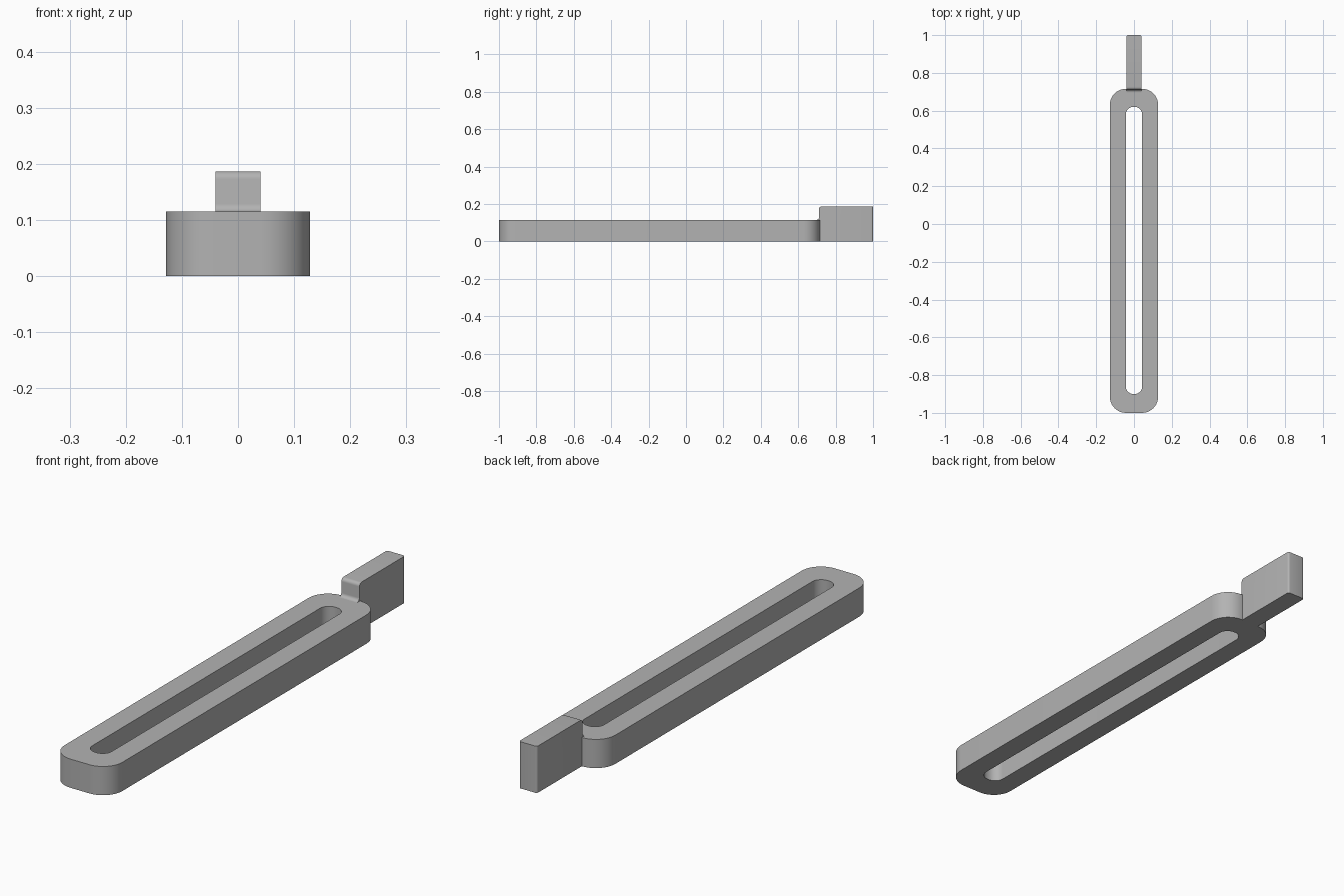
import bpy, bmesh
from math import sin, cos, pi, radians

if "Cube" in bpy.data.objects:
    bpy.data.objects.remove(bpy.data.objects["Cube"])

grey = bpy.data.materials.new("plain grey")
grey.use_nodes = True
colour = (0.45, 0.45, 0.45, 1)
grey.diffuse_color = colour
grey.node_tree.nodes["Principled BSDF"].inputs["Base Color"].default_value = colour

HEIGHT = 0.115


def arc(cx, cy, r, start, end, steps=10):
    angles = [radians(start + (end - start) * i / steps) for i in range(steps + 1)]
    return [(cx + r * cos(a), cy + r * sin(a)) for a in angles]


def rounded_rect(half_width, y0, y1, r):
    x = half_width - r
    return (arc(x, y1 - r, r, 0, 90) + arc(-x, y1 - r, r, 90, 180)
            + arc(-x, y0 + r, r, 180, 270) + arc(x, y0 + r, r, 270, 360))


def finish(name, bm):
    bmesh.ops.recalc_face_normals(bm, faces=bm.faces)
    mesh = bpy.data.meshes.new(name)
    bm.to_mesh(mesh)
    bm.free()
    mesh.materials.append(grey)
    obj = bpy.data.objects.new(name, mesh)
    bpy.context.collection.objects.link(obj)
    bpy.ops.object.select_all(action="DESELECT")
    obj.select_set(True)
    bpy.context.view_layer.objects.active = obj
    bpy.ops.object.shade_smooth_by_angle(angle=radians(30))


# Slotted bar: outer and inner outlines bridged into a closed ring
bm = bmesh.new()
outer = rounded_rect(0.128, -1, 0.716, 0.086)
inner = rounded_rect(0.043, -0.9, 0.62, 0.04)
loops = [[bm.verts.new((x, y, z)) for x, y in outline]
         for outline, z in ((outer, 0), (outer, HEIGHT), (inner, HEIGHT), (inner, 0))]
count = len(outer)
for a, b in zip(loops, loops[1:] + loops[:1]):
    for i in range(count):
        j = (i + 1) % count
        bm.faces.new((a[i], a[j], b[j], b[i]))
finish("slotted_bar", bm)

# End tab: side profile with a rounded top edge and a fillet onto the bar
TAB_HALF, TAB_TOP, TAB_FRONT, TAB_R = 0.04, 0.187, 0.711, 0.014
profile = [(1, 0), (1, TAB_TOP)]
profile += arc(TAB_FRONT + TAB_R, TAB_TOP - TAB_R, TAB_R, 90, 180, 6)
profile += arc(TAB_FRONT - TAB_R, HEIGHT + TAB_R, TAB_R, 0, -90, 6)
profile += [(TAB_FRONT - TAB_R, 0)]
bm = bmesh.new()
face = bm.faces.new([bm.verts.new((-TAB_HALF, y, z)) for y, z in profile])
result = bmesh.ops.extrude_face_region(bm, geom=[face])
new_verts = [g for g in result["geom"] if isinstance(g, bmesh.types.BMVert)]
bmesh.ops.translate(bm, verts=new_verts, vec=(2 * TAB_HALF, 0, 0))
bmesh.ops.recalc_face_normals(bm, faces=bm.faces)

# Soften the two upright edges at the far end of the tab
uprights = [e for e in bm.edges if all(v.co.y > 0.99 for v in e.verts)
            and abs(e.verts[0].co.z - e.verts[1].co.z) > 0.1]
bmesh.ops.bevel(bm, geom=uprights, offset=0.008, segments=4, profile=0.5, affect="EDGES")
finish("end_tab", bm)
